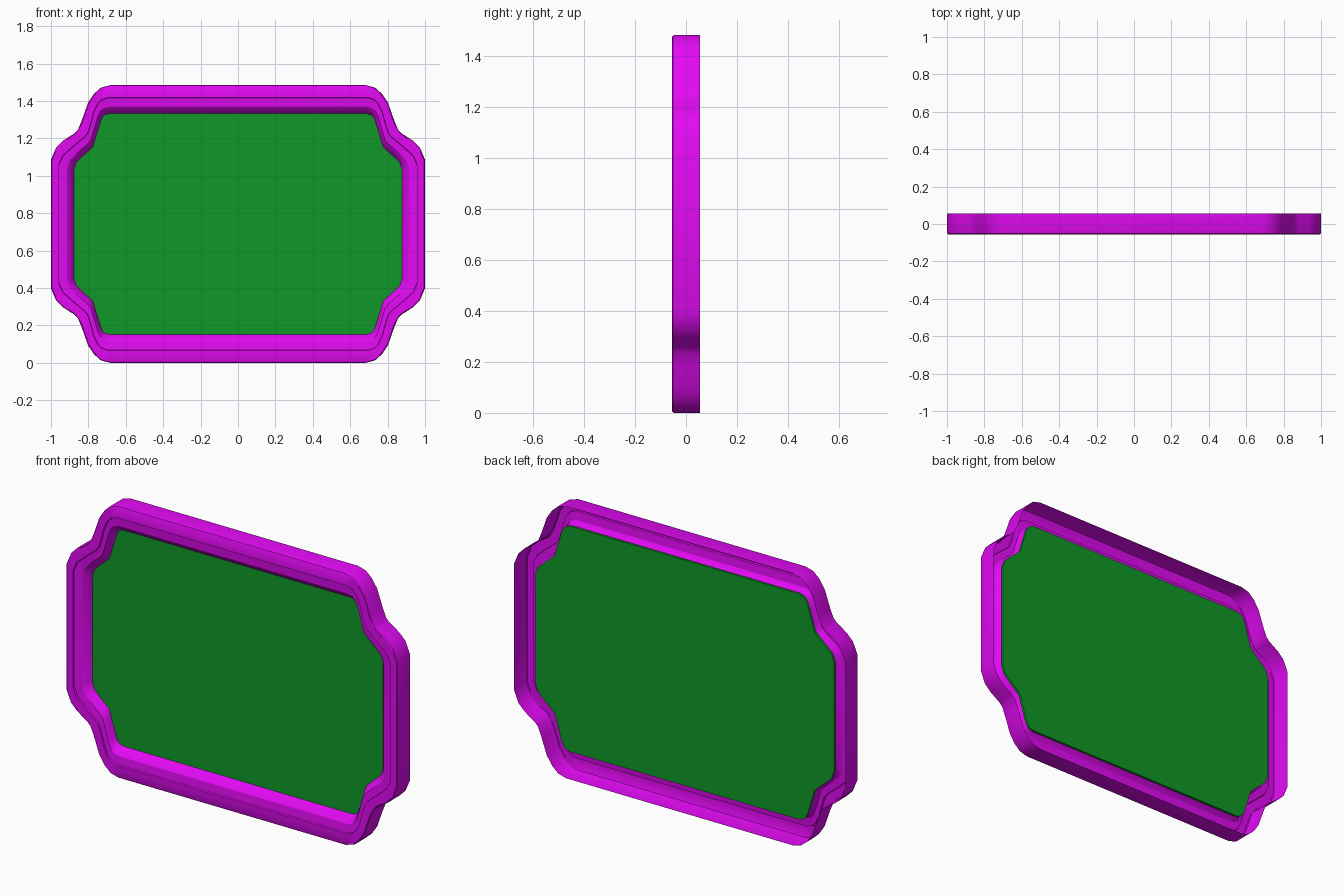
import bpy, bmesh, math

if "Cube" in bpy.data.objects:
    bpy.data.objects.remove(bpy.data.objects["Cube"])

MID_Z = 0.742
# One corner (right side up to top edge), as x and height above centre
OUTER = [(1.0, .343), (.973, .408), (.936, .445), (.877, .483), (.856, .504),
         (.834, .557), (.802, .648), (.77, .696), (.733, .729), (.685, .742)]
MIDDLE = [(.957, .317), (.936, .365), (.882, .413), (.818, .467), (.802, .488),
          (.79, .525), (.77, .6), (.749, .643), (.727, .664), (.695, .675)]
INNER = [(.877, .29), (.866, .327), (.84, .354), (.797, .392), (.775, .413),
         (.765, .45), (.738, .536), (.727, .568), (.711, .584), (.685, .590)]


def outline(s):
    """Full mirrored outline; s = 0 outer, 1 middle, 2 inner."""
    a, b, t = (OUTER, MIDDLE, s) if s <= 1 else (MIDDLE, INNER, s - 1)
    q = [(p[0] + (r[0] - p[0]) * t, p[1] + (r[1] - p[1]) * t) for p, r in zip(a, b)]
    return (q + [(-x, z) for x, z in reversed(q)] +
            [(-x, -z) for x, z in q] + [(x, -z) for x, z in reversed(q)])


def loft(name, profile, color, capped):
    """Sweep an (s, y) profile, back to front, round the outline."""
    bm = bmesh.new()
    rings = [[bm.verts.new((x, y, z + MID_Z)) for x, z in outline(s)] for s, y in profile]
    if capped:
        bm.faces.new(rings[0][::-1])
        bm.faces.new(rings[-1])
    for r0, r1 in zip(rings, rings[1:]):
        n = len(r0)
        for i in range(n):
            j = (i + 1) % n
            bm.faces.new((r0[i], r0[j], r1[j], r1[i]))
    mesh = bpy.data.meshes.new(name)
    bm.to_mesh(mesh)
    bm.free()
    mat = bpy.data.materials.new(name + "_color")
    mat.diffuse_color = color
    mat.use_nodes = True
    mat.node_tree.nodes["Principled BSDF"].inputs["Base Color"].default_value = mat.diffuse_color
    mesh.materials.append(mat)
    obj = bpy.data.objects.new(name, mesh)
    bpy.context.collection.objects.link(obj)
    bpy.ops.object.select_all(action='DESELECT')
    obj.select_set(True)
    bpy.context.view_layer.objects.active = obj
    bpy.ops.object.shade_smooth_by_angle(angle=math.radians(30))
    return obj


# Moulded frame: a shell hollow at the back, with a stepped lip sloping to the panel
loft("frame", [(0, .055), (0, -.045), (.04, -.052), (.12, -.055), (.97, -.055),
               (1.01, -.046), (1.55, -.042), (1.68, -.034), (1.97, -.006), (2, 0)],
     (.76, .003, .9, 1), False)

# Flat recessed panel
loft("panel", [(1.7, .012), (1.7, 0)], (.005, .315, .021, 1), True)
